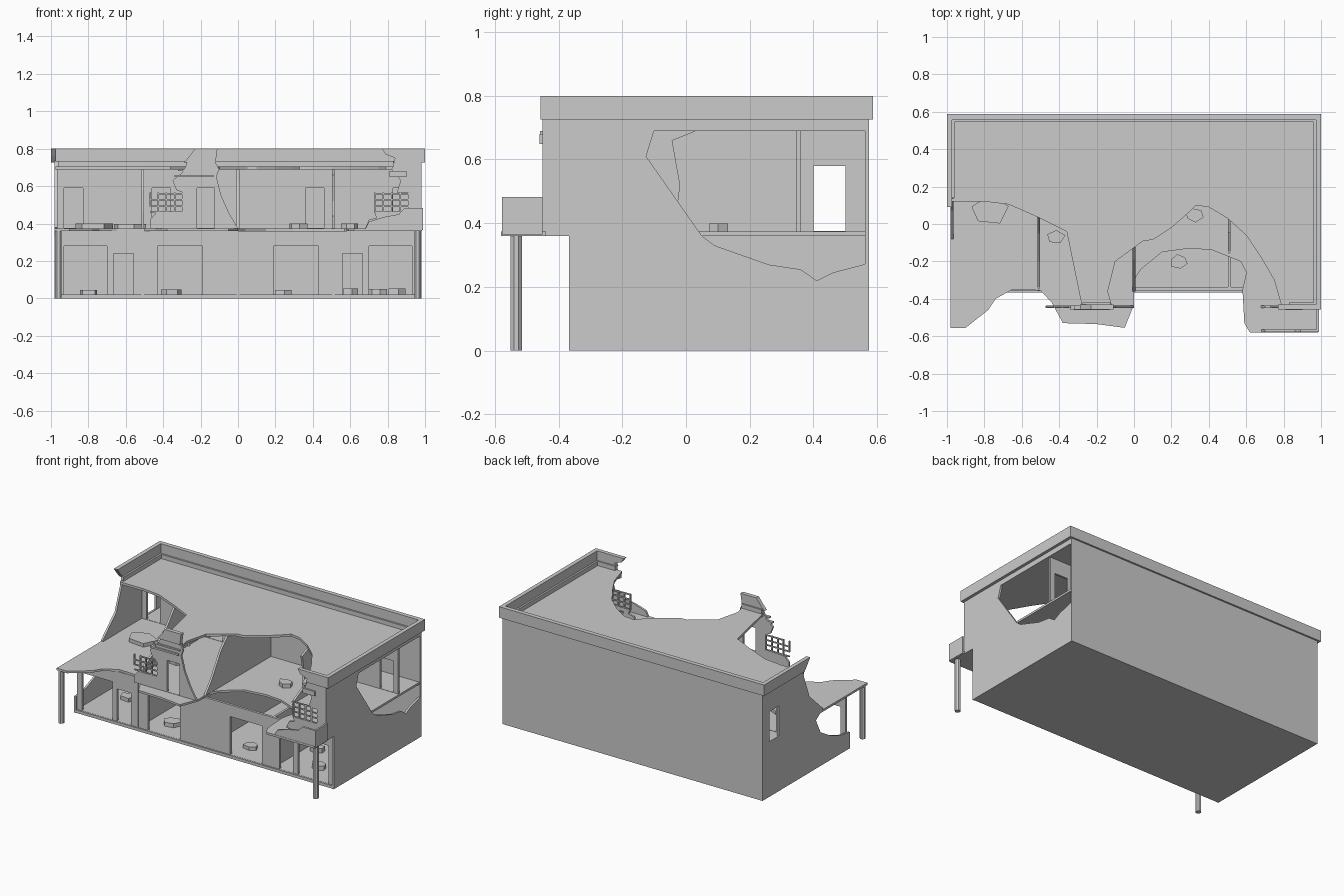
import bpy, bmesh, math, random
from mathutils import Vector
random.seed(4)

AX = {'x': lambda u, v, h: (h, u, v), 'y': lambda u, v, h: (u, h, v), 'z': lambda u, v, h: (u, v, h)}


def prism(name, axis, pts, a, b, holes=()):
    """Outline with optional holes, extruded from a to b along an axis."""
    bm = bmesh.new()
    f = AX[axis]
    edges = []
    for loop in [pts, *holes]:
        vs = [bm.verts.new(f(u, v, a)) for u, v in loop]
        edges += [bm.edges.new((vs[i - 1], vs[i])) for i in range(len(vs))]
    bmesh.ops.triangle_fill(bm, edges=edges, use_beauty=True, normal=Vector(f(0, 0, 1)))
    r = bmesh.ops.extrude_face_region(bm, geom=bm.faces[:] + bm.edges[:], use_keep_orig=True)
    new = [g for g in r['geom'] if isinstance(g, bmesh.types.BMVert)]
    bmesh.ops.translate(bm, verts=new, vec=Vector(f(0, 0, b - a)))
    bmesh.ops.recalc_face_normals(bm, faces=bm.faces[:])
    me = bpy.data.meshes.new(name)
    bm.to_mesh(me)
    bm.free()
    ob = bpy.data.objects.new(name, me)
    bpy.context.collection.objects.link(ob)
    return ob


def rect(u0, u1, v0, v1):
    return [(u0, v0), (u1, v0), (u1, v1), (u0, v1)]


def box(name, x0, x1, y0, y1, z0, z1):
    return prism(name, 'z', rect(x0, x1, y0, y1), z0, z1)


# ground floor slab and back wall
box('ground_slab', -.98, .98, -.365, .575, 0, .02)
box('back_wall', -.98, .98, .562, .575, 0, .725)

# broken upper floor slab with balcony
prism('upper_floor', 'z', [
    (-.98, .57), (-.98, -.555), (-.9, -.555), (-.78, -.46), (-.74, -.4), (-.65, -.35), (-.5, -.355),
    (-.44, -.42), (-.38, -.53), (-.2, -.535), (-.05, -.555), (0, -.43), (0, -.3), (.04, -.24),
    (.15, -.15), (.3, -.13), (.42, -.14), (.57, -.2), (.6, -.26), (.58, -.35), (.59, -.53),
    (.62, -.58), (.985, -.58), (.985, -.44), (.975, -.44), (.975, .57)], .36, .374)

# broken roof slab
prism('roof', 'z', [
    (-.975, .57), (-.975, .12), (-.8, .12), (-.67, .105), (-.5, .03), (-.36, -.04), (-.28, -.43),
    (-.12, -.43), (-.14, -.36), (-.1, -.2), (.05, -.09), (.1, -.085), (.2, -.02), (.28, .05),
    (.33, .1), (.4, .09), (.5, .03), (.6, -.06), (.68, -.18), (.75, -.3), (.79, -.44),
    (.975, -.44), (.975, .57)], .69, .706)

# side walls with collapsed areas
prism('right_wall', 'x', [
    (-.367, 0), (.575, 0), (.575, .275), (.46, .245), (.41, .22), (.36, .255), (.26, .27), (.09, .33),
    (.05, .36), (-.125, .61), (-.1, .69), (.575, .69), (.575, .725), (-.45, .725), (-.45, .36),
    (-.367, .36)], .966, .98)
prism('left_wall', 'x', [
    (-.367, 0), (.575, 0), (.575, .725), (.14, .725), (.13, .68), (.07, .52), (-.08, .38), (.0, .33),
    (-.05, .23), (-.15, .17), (-.25, .13), (-.367, .11)], -.98, -.966, [rect(.4, .5, .376, .58)])

# ground floor shop front with wide openings and doors
holes = []
for s in (-1, 1):
    for a, b, h in ((.19, .43, .28), (.56, .665, .24), (.70, .93, .28)):
        holes.append(rect(min(s * a, s * b), max(s * a, s * b), .021, h))
prism('shop_front', 'y', rect(-.966, .966, 0, .36), -.355, -.338, holes)

# dividing walls, intact below and broken above
for i, (x, br) in enumerate(((-.51, [(-.35, .374), (-.2, .46), (-.05, .58), (.04, .69)]),
                             (0, [(-.36, .374), (-.29, .46), (-.19, .62), (-.12, .69)]),
                             (.51, [(-.16, .374), (-.03, .44), (-.02, .52), (-.045, .66), (.03, .69)]))):
    box(f'lower_divider_{i}', x - .008, x + .008, -.358, .565, 0, .36)
    prism(f'upper_divider_{i}', 'x', br + [(.35, .69), (.35, .374)], x - .007, x + .007)

# upstairs corridor wall with doorways
doors = [rect(c - .05, c + .05, .376, .59) for c in (-.88, -.41, .41, .88)]
prism('corridor_wall', 'y', rect(-.966, .966, .374, .69), .345, .359, doors)

# remaining pieces of the upper front wall
prism('front_wall_left', 'y', [
    (-.47, .374), (0, .374), (-.05, .46), (-.09, .55), (-.115, .65), (-.1, .69), (-.12, .725),
    (-.27, .725), (-.3, .67), (-.35, .63), (-.33, .58), (-.295, .565), (-.295, .46), (-.44, .455), (-.47, .42)],
    -.45, -.436, [rect(-.22, -.125, .376, .59)])
prism('front_wall_right', 'y', [
    (.68, .374), (.98, .374), (.98, .725), (.84, .725), (.82, .69), (.87, .63), (.85, .567),
    (.912, .565), (.912, .46), (.73, .46), (.74, .43), (.7, .42)], -.45, -.436)

# window lattices
for side, x0, x1 in (('left', -.47, -.295), ('right', .73, .912)):
    for k in range(5):
        x = x0 + (x1 - x0) * k / 4
        lo = .49 if side == 'left' and k == 0 else .455
        box(f'{side}_window_upright_{k}', x - .004, x + .004, -.448, -.438, lo, .565)
    for k in range(4):
        z = .46 + .1 * k / 3
        cut = .04 if side == 'left' and k == 3 else 0
        box(f'{side}_window_rail_{k}', x0 + cut, x1, -.447, -.439, z - .004, z + .004)

# ledges above the windows
box('ledge_left', -.34, -.13, -.46, -.436, .648, .66)
box('ledge_left_upper', -.32, -.12, -.458, -.436, .68, .69)
box('ledge_right', .81, .9, -.46, -.436, .648, .68)

# parapet remains with an inner kerb
box('parapet_back', -1, 1, .557, .587, .725, .8)
prism('parapet_left', 'x', [(.09, .8), (.587, .8), (.587, .725), (.15, .725), (.12, .76)], -1, -.972)
box('parapet_right', .972, 1, -.457, .587, .725, .8)
prism('parapet_front_left', 'y', [(-.29, .725), (-.12, .725), (-.11, .8), (-.23, .8), (-.26, .76)], -.457, -.43)
prism('parapet_front_right', 'y', [(.83, .725), (1, .725), (1, .8), (.77, .8), (.79, .77), (.84, .75)], -.457, -.43)
box('kerb_back', -.965, .965, .545, .575, .7, .735)
for n, x0, x1, y0 in (('left', -.98, -.96, .14), ('right', .96, .98, -.45)):
    box(f'kerb_{n}', x0, x1, y0, .575, .7, .735)
box('kerb_front_right', .83, .97, -.445, -.42, .7, .735)
box('kerb_front_left', -.275, -.125, -.445, -.42, .7, .735)

# balcony balustrade remains
prism('balcony_front', 'y', [(.68, .37), (.99, .37), (.99, .482), (.89, .482), (.86, .45), (.78, .435),
                             (.70, .41)], -.578, -.564)
box('balcony_side', .977, .99, -.578, -.45, .365, .482)

# eight-sided porch columns
for n, x in (('left', -.96), ('right', .96)):
    ring = [(x + .019 * math.cos(math.pi * (k + .5) / 4), -.533 + .019 * math.sin(math.pi * (k + .5) / 4))
            for k in range(8)]
    prism(f'porch_column_{n}', 'z', ring, 0, .362)

# fallen slabs
rubble = [(-.78, .07, .374, .12), (-.42, -.07, .374, .06), (-.58, .2, .374, .09), (.32, .05, .374, .055),
          (.6, .1, .374, .05), (-.36, -.2, .02, .07), (.24, -.2, .02, .055), (.75, -.2, .02, .06),
          (.84, -.08, .02, .055), (.6, .0, .02, .05), (-.8, -.05, .02, .06)]
for i, (x, y, z, r) in enumerate(rubble):
    n = random.choice((5, 6))
    t = random.random()
    pts = []
    for k in range(n):
        a = t + k * math.tau / n
        q = r * random.uniform(.75, 1.05)
        pts.append((x + q * math.cos(a), y + .75 * q * math.sin(a)))
    prism(f'fallen_slab_{i}', 'z', pts, z, z + random.uniform(.022, .032))
